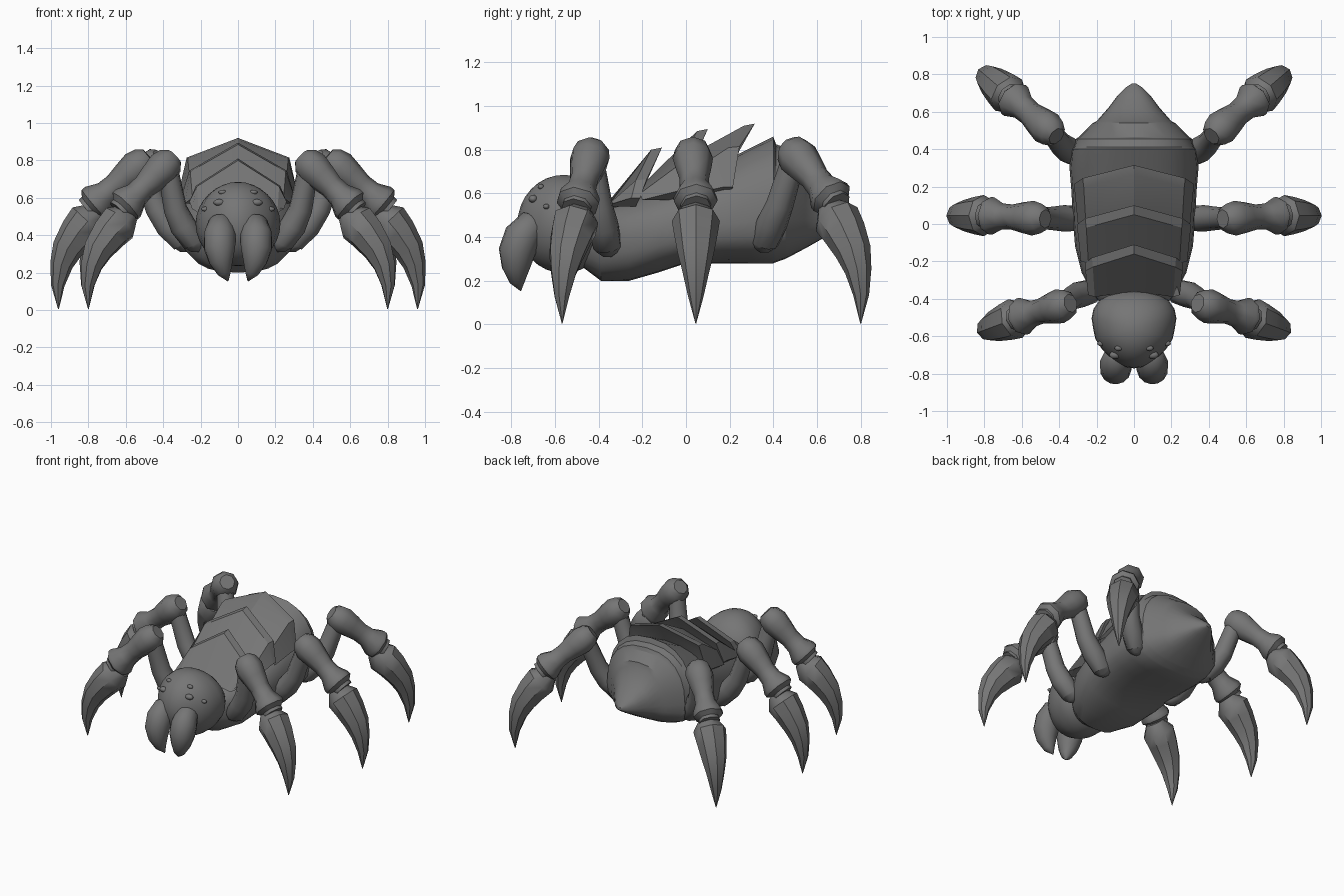
import bpy, bmesh, math
from mathutils import Vector

if "Cube" in bpy.data.objects:
    bpy.data.objects.remove(bpy.data.objects["Cube"])

grey = bpy.data.materials.new("dark_grey")
grey.diffuse_color = (0.18, 0.18, 0.18, 1)
grey.use_nodes = True
grey.node_tree.nodes["Principled BSDF"].inputs["Base Color"].default_value = grey.diffuse_color


def finish(bm, name, angle=35):
    bmesh.ops.recalc_face_normals(bm, faces=bm.faces)
    me = bpy.data.meshes.new(name)
    bm.to_mesh(me)
    bm.free()
    me.materials.append(grey)
    ob = bpy.data.objects.new(name, me)
    bpy.context.collection.objects.link(ob)
    bpy.ops.object.select_all(action='DESELECT')
    ob.select_set(True)
    bpy.context.view_layer.objects.active = ob
    bpy.ops.object.shade_smooth_by_angle(angle=math.radians(angle))
    return ob


def loft(name, rings, angle=35):
    """Skin closed rings and cap both ends."""
    bm = bmesh.new()
    vs = [[bm.verts.new(p) for p in r] for r in rings]
    n = len(vs[0])
    for a, b in zip(vs, vs[1:]):
        for i in range(n):
            j = (i + 1) % n
            bm.faces.new((a[i], a[j], b[j], b[i]))
    bm.faces.new(vs[0])
    bm.faces.new(vs[-1])
    return finish(bm, name, angle)


def tube(name, path, sides=8, angle=35):
    """Skin circles along a path of (point, radius)."""
    pts = [Vector(p) for p, r in path]
    side = (pts[-1] - pts[0]).cross(Vector((0, 0, 1)))
    side = side.normalized() if side.length > 0.02 else Vector((1, 0, 0))
    rings = []
    for i, (p, r) in enumerate(path):
        t = (pts[min(i + 1, len(pts) - 1)] - pts[max(i - 1, 0)]).normalized()
        u = (side - t * side.dot(t)).normalized()
        v = t.cross(u)
        rings.append([pts[i] + r * (math.cos(a) * u + math.sin(a) * v)
                      for a in (2 * math.pi * k / sides for k in range(sides))])
    return loft(name, rings, angle)


def ball(name, centre, radii, seg=12):
    bm = bmesh.new()
    bmesh.ops.create_uvsphere(bm, u_segments=seg, v_segments=seg * 2 // 3, radius=1)
    for v in bm.verts:
        v.co = Vector([c + r * k for c, r, k in zip(centre, radii, v.co)])
    return finish(bm, name, 60)


# Body: cross-sections given as y, half width, bottom z, middle z, top z
def section(y, w, zb, zm, zt, n=24):
    ring = []
    for k in range(n):
        a = 2 * math.pi * k / n
        c, s = math.cos(a), math.sin(a)
        h, e = (zt - zm, 0.85) if s > 0 else (zm - zb, 0.75)
        ring.append((w * math.copysign(abs(c) ** 0.8, c), y,
                     zm + h * math.copysign(abs(s) ** e, s)))
    return ring


body = [(-0.47, 0.13, 0.26, 0.40, 0.48), (-0.39, 0.21, 0.20, 0.40, 0.53),
        (-0.26, 0.28, 0.20, 0.41, 0.57), (-0.12, 0.315, 0.24, 0.43, 0.62),
        (0.0, 0.325, 0.28, 0.44, 0.67), (0.18, 0.335, 0.28, 0.46, 0.75),
        (0.30, 0.345, 0.28, 0.47, 0.81), (0.40, 0.335, 0.28, 0.48, 0.86),
        (0.412, 0.325, 0.285, 0.48, 0.825), (0.455, 0.31, 0.30, 0.48, 0.81),
        (0.465, 0.295, 0.305, 0.48, 0.785), (0.54, 0.22, 0.345, 0.48, 0.735),
        (0.55, 0.20, 0.35, 0.48, 0.70), (0.62, 0.138, 0.39, 0.48, 0.61),
        (0.69, 0.085, 0.43, 0.48, 0.55), (0.73, 0.045, 0.455, 0.48, 0.515),
        (0.75, 0.012, 0.47, 0.48, 0.49)]
loft("body", [section(*s) for s in body], 32)


# Back plates: chevron shells that lift away from the body toward the rear
def plate(name, front, crest, w, zs, zl):
    (fy, fz), (cy, cz) = front, crest
    half = [
        # apex, shoulder and lower edge, each from front rim round to underside
        [(0, fy, fz), (0, cy - 0.05, cz - 0.01), (0, cy, cz), (0, cy - 0.04, cz - 0.06),
         (0, cy - 0.09, cz - 0.16)],
        [(w * 0.84, fy - 0.03, zs - 0.14), (w * 0.88, cy - 0.12, zs),
         (w * 0.9, cy - 0.07, zs + 0.005), (w * 0.84, cy - 0.085, zs - 0.04),
         (w * 0.75, cy - 0.11, zs - 0.1)],
        [(w * 0.98, fy - 0.02, zl), (w * 1.04, cy - 0.14, zl + 0.04),
         (w * 1.04, cy - 0.10, zl + 0.04), (w * 0.96, cy - 0.11, zl + 0.02),
         (w * 0.85, cy - 0.12, zl)]]
    order = [(2, -1), (1, -1), (0, 1), (1, 1), (2, 1)]
    loft(name, [[(s * x, y, z) for x, y, z in half[i]] for i, s in order], 25)


plate("front_plate", (-0.36, 0.54), (-0.11, 0.81), 0.25, 0.66, 0.54)
plate("middle_plate", (-0.18, 0.66), (0.10, 0.895), 0.29, 0.74, 0.57)
plate("rear_plate", (0.01, 0.77), (0.315, 0.92), 0.305, 0.81, 0.59)


# Head, broad at the back and narrowing toward the face
def taper(y):
    return 1 - 1.2 * max(0, -0.60 - y) + 1.4 * max(0, y + 0.56)


head = ball("head", (0, -0.56, 0.46), (0.218, 0.212, 0.225), 24)
for v in head.data.vertices:
    v.co.x *= taper(v.co.y)

# Legs: base, knee, joint and claw tip for front, middle and rear
legs = {"front": ((0.23, -0.36, 0.36), (0.38, -0.435, 0.78), (0.62, -0.50, 0.54), (0.80, -0.567, 0.005)),
        "middle": ((0.29, 0.03, 0.36), (0.52, 0.03, 0.78), (0.79, 0.045, 0.55), (0.96, 0.045, 0.005)),
        "rear": ((0.28, 0.36, 0.38), (0.45, 0.50, 0.78), (0.66, 0.68, 0.56), (0.80, 0.80, 0.005))}

for s, side in ((1, "right"), (-1, "left")):
    for part, pts in legs.items():
        base, knee, joint, tip = [Vector((s * p[0], p[1], p[2])) for p in pts]
        name = side + "_" + part
        # Thigh: curved tube rising to the knee
        mid = base.lerp(knee, 0.5) + Vector((s * 0.03, 0, -0.03))
        tube(name + "_thigh", [(base - Vector((0, 0, 0.05)), 0.02), (base - Vector((0, 0, 0.03)), 0.05),
                               (base, 0.066), (base.lerp(mid, 0.5) + Vector((s * 0.012, 0, 0)), 0.071),
                               (mid, 0.063), (mid.lerp(knee, 0.6), 0.058), (knee, 0.055)], 10, 50)
        # Shin: knobbed knee, narrow waist and flared collar
        shin = [(-0.17, 0.05), (-0.08, 0.08), (0.08, 0.093), (0.28, 0.082),
                (0.5, 0.067), (0.68, 0.07), (0.86, 0.1), (0.93, 0.1), (1.0, 0.07), (1.06, 0.07)]
        tube(name + "_shin", [(knee.lerp(joint, t), r) for t, r in shin], 8, 46)
        # Claw: curved spike with a wide tilted root
        d = tip - joint
        claw = [(-0.22, 0.05, 0.06), (0.08, 0.14, 0.11), (0.38, 0.25, 0.1), (0.72, 0.41, 0.083),
                (0.91, 0.57, 0.061), (1.02, 0.77, 0.036), (1.0, 1.0, 0.002)]
        tube(name + "_claw", [(joint + Vector((d.x * h, d.y * h, d.z * v)), r)
                              for h, v, r in claw], 8, 40)
    # Fangs
    fang = [((0.085, -0.66, 0.48), 0.03), ((0.09, -0.70, 0.46), 0.07),
            ((0.098, -0.75, 0.40), 0.086), ((0.098, -0.775, 0.33), 0.084),
            ((0.09, -0.778, 0.26), 0.065), ((0.073, -0.772, 0.20), 0.038),
            ((0.053, -0.757, 0.155), 0.003)]
    tube(side + "_fang", [((s * p[0], p[1], p[2]), r) for p, r in fang], 14, 60)
    # Eyes, low bumps sunk into the face
    for i, (x, z, r) in enumerate([(0.115, 0.575, 0.026), (0.185, 0.54, 0.018), (0.09, 0.63, 0.018)]):
        k = 1 - (x / 0.218) ** 2 - ((z - 0.46) / 0.225) ** 2
        y = -0.56 - 0.212 * math.sqrt(max(k, 0.02))
        ball(f"{side}_eye_{i + 1}", (s * x * taper(y), y + 0.004, z), (r * 1.2, r * 0.8, r * 0.7))
